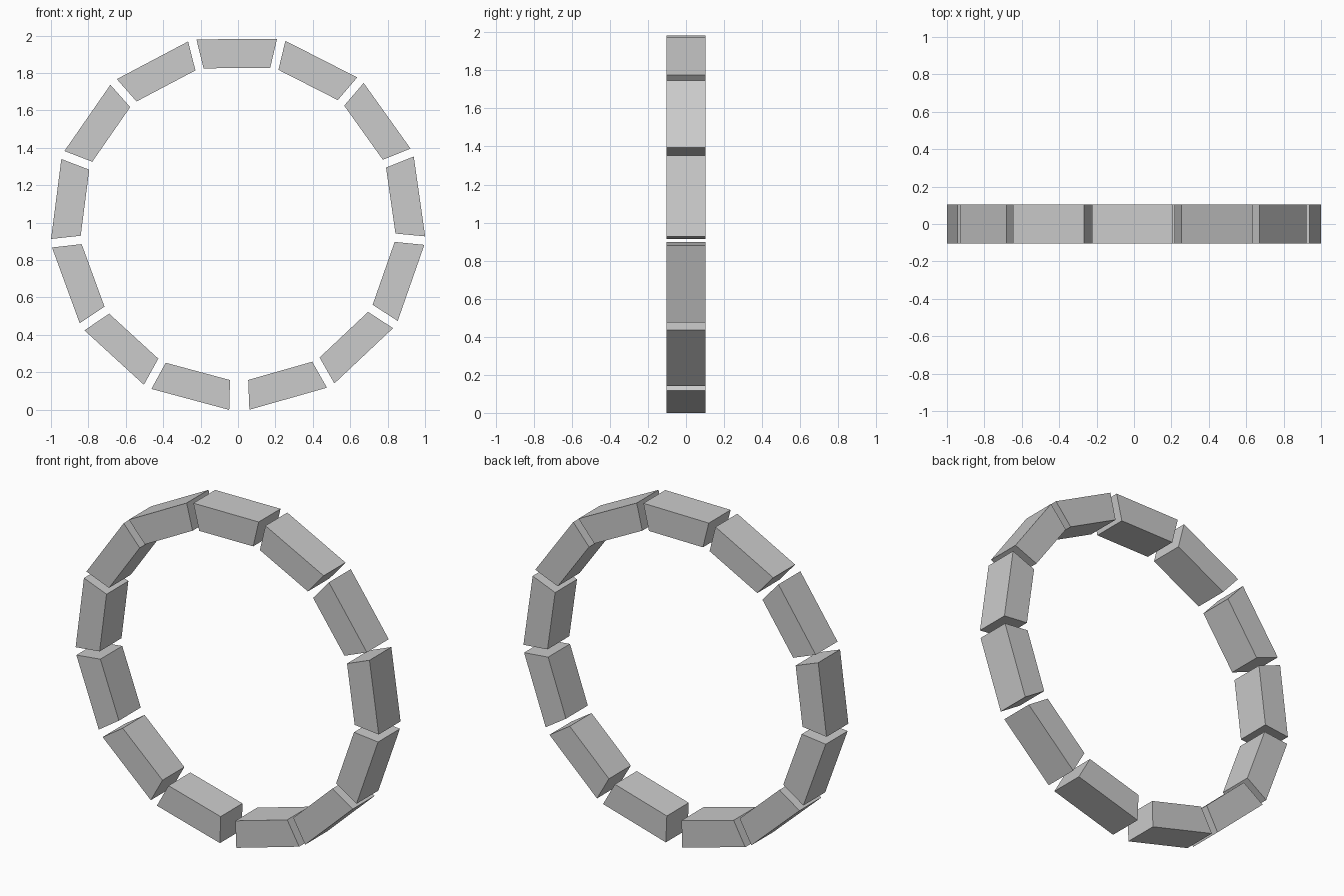
import bpy, math

if "Cube" in bpy.data.objects:
    bpy.data.objects.remove(bpy.data.objects["Cube"])

CENTRE_Z = 1.001
STEP, OFFSET = 27.42, -0.4          # spacing leaves a wider gap at the bottom
OUT_R, IN_R = 0.98, 0.825           # distance of outer and inner faces from the centre
OUT_W, IN_W = 0.2155, 0.178         # half lengths of outer and inner faces
DEPTH = 0.103

# One wedge-shaped block, drawn at the top of the ring
profile = [(-IN_W, IN_R), (IN_W, IN_R), (OUT_W, OUT_R), (-OUT_W, OUT_R)]
verts = [(x, y, z) for y in (-DEPTH, DEPTH) for x, z in profile]
faces = [(0, 1, 2, 3), (7, 6, 5, 4)]
faces += [(i, i + 4, (i + 1) % 4 + 4, (i + 1) % 4) for i in range(4)]
mesh = bpy.data.meshes.new("ring_block")
mesh.from_pydata(verts, [], faces)

# Thirteen blocks around the ring
for k in range(-6, 7):
    block = bpy.data.objects.new(f"ring_block_{k + 7}", mesh)
    block.location = (0, 0, CENTRE_Z)
    block.rotation_euler = (0, math.radians(OFFSET + STEP * k), 0)
    bpy.context.collection.objects.link(block)
